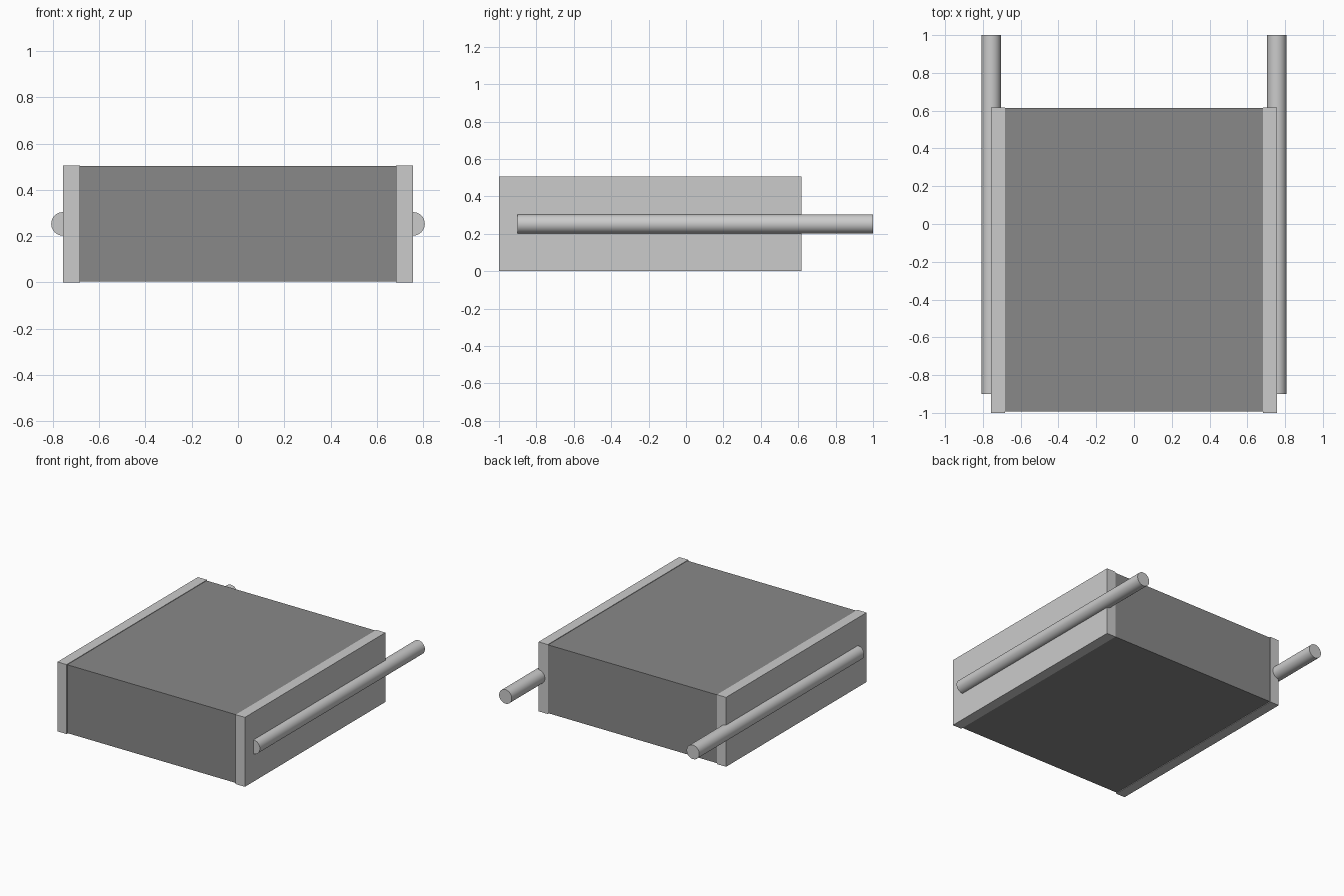
import bpy, math

if "Cube" in bpy.data.objects:
    bpy.data.objects.remove(bpy.data.objects["Cube"])

dark = bpy.data.materials.new("dark_grey")
dark.diffuse_color = (0.25, 0.25, 0.25, 1)
dark.use_nodes = True
dark.node_tree.nodes["Principled BSDF"].inputs["Base Color"].default_value = dark.diffuse_color


def box(name, lo, hi):
    bpy.ops.mesh.primitive_cube_add(size=1, location=[(a + b) / 2 for a, b in zip(lo, hi)])
    ob = bpy.context.object
    ob.name = name
    ob.scale = [b - a for a, b in zip(lo, hi)]
    bpy.ops.object.transform_apply(location=False, rotation=False, scale=True)
    return ob


def rod(name, x, z, y0, y1, r):
    bpy.ops.mesh.primitive_cylinder_add(vertices=32, radius=r, depth=y1 - y0,
                                        location=(x, (y0 + y1) / 2, z),
                                        rotation=(math.pi / 2, 0, 0))
    ob = bpy.context.object
    ob.name = name
    bpy.ops.object.shade_smooth_by_angle(angle=math.radians(40))
    return ob


# Dark central body, slightly inset from the side plates
body = box("body", (-0.685, -0.992, 0.004), (0.685, 0.613, 0.502))
body.data.materials.append(dark)

# Side plates and the rods half sunk into them
for side, s in (("left", -1), ("right", 1)):
    xs = sorted((s * 0.682, s * 0.756))
    box(side + "_plate", (xs[0], -1.0, 0.0), (xs[1], 0.618, 0.506))
    rod(side + "_rod", s * 0.756, 0.253, -0.9, 1.0, 0.051)
